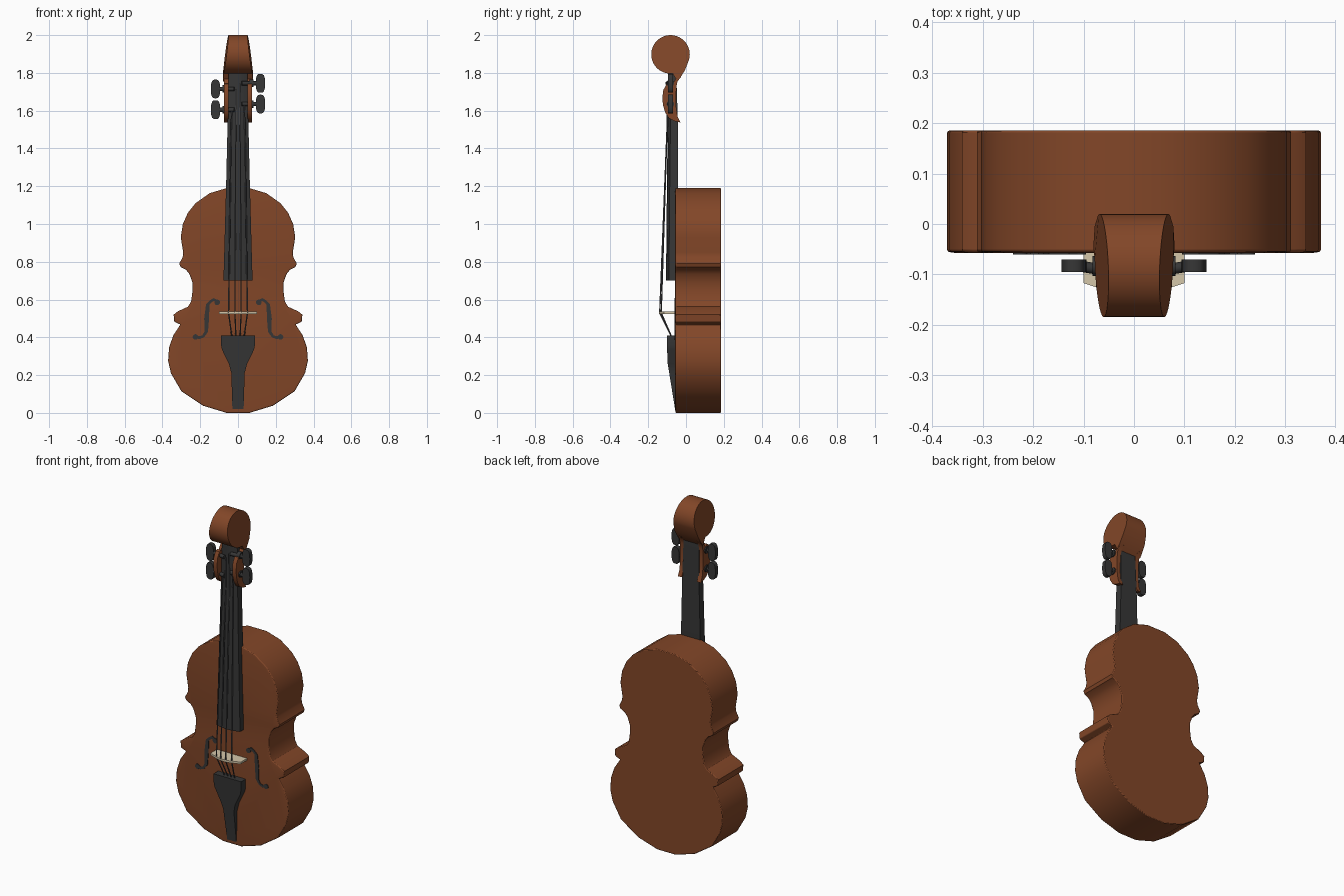
import bpy, bmesh, math
from mathutils import Vector

if "Cube" in bpy.data.objects:
    bpy.data.objects.remove(bpy.data.objects["Cube"])


def material(name, rgb):
    m = bpy.data.materials.new(name)
    m.diffuse_color = (*rgb, 1)
    m.use_nodes = True
    m.node_tree.nodes["Principled BSDF"].inputs["Base Color"].default_value = m.diffuse_color
    return m


WOOD = material("warm brown wood", (0.225, 0.062, 0.021))
DARK = material("dark ebony", (0.037, 0.037, 0.037))
BONE = material("pale maple", (0.66, 0.57, 0.40))
STEEL = material("grey string", (0.09, 0.09, 0.095))


def finish(name, bm, mat, smooth=35):
    bmesh.ops.recalc_face_normals(bm, faces=bm.faces)
    me = bpy.data.meshes.new(name)
    bm.to_mesh(me)
    bm.free()
    me.materials.append(mat)
    ob = bpy.data.objects.new(name, me)
    bpy.context.collection.objects.link(ob)
    bpy.ops.object.select_all(action='DESELECT')
    ob.select_set(True)
    bpy.context.view_layer.objects.active = ob
    bpy.ops.object.shade_smooth_by_angle(angle=math.radians(smooth))
    return ob


def prism(pts, lo, hi, axis):
    """Profile extruded along one axis; returns the bmesh."""
    bm = bmesh.new()

    def at(a, b, d):
        return {'x': (d, a, b), 'y': (a, d, b), 'z': (a, b, d)}[axis]
    rings = [[bm.verts.new(at(a, b, d)) for a, b in pts] for d in (lo, hi)]
    for r in rings:
        bm.faces.new(r)
    for i in range(len(pts)):
        j = (i + 1) % len(pts)
        bm.faces.new((rings[0][i], rings[0][j], rings[1][j], rings[1][i]))
    bmesh.ops.recalc_face_normals(bm, faces=bm.faces)
    return bm


def mirrored(half):
    return half + [(-x, z) for x, z in reversed(half)]


def rod(bm, pts, r, n=8):
    """Straight cylinders joined along a path."""
    for a, b in zip(pts, pts[1:]):
        a, b = Vector(a), Vector(b)
        m = (b - a).to_track_quat('Z', 'Y').to_matrix().to_4x4()
        m.translation = (a + b) / 2
        bmesh.ops.create_cone(bm, cap_ends=True, segments=n, radius1=r, radius2=r,
                              depth=(b - a).length, matrix=m)


# body with rounded edges and a slightly raised front
half = [(.06, .003), (.185, .038), (.30, .115), (.355, .21), (.37, .275), (.365, .345),
        (.343, .41), (.305, .468), (.337, .482), (.341, .52), (.318, .538), (.265, .562),
        (.248, .59), (.24, .65), (.241, .69), (.257, .735), (.275, .757), (.304, .772),
        (.311, .79), (.293, .825), (.29, .85), (.303, .93), (.292, 1.0), (.265, 1.06),
        (.225, 1.11), (.15, 1.163), (.06, 1.19)]
half[0] = (.06, 0)
bm = prism(mirrored(half), -.055, .185, 'y')
front = [f for f in bm.faces if f.normal.y < -.9]
bmesh.ops.inset_individual(bm, faces=front, thickness=.014, depth=.002)
body = finish("body", bm, WOOD, 30)
bev = body.modifiers.new("edge", 'BEVEL')
bev.width, bev.segments, bev.angle_limit = .004, 2, math.radians(60)

# sound holes: slim tapered stem, hooked ends and round eyes
for s in (-1, 1):
    path = [(.112, .592, .007), (.128, .60, .008), (.145, .59, .007), (.160, .575, .009),
            (.166, .50, .013), (.168, .43, .009), (.185, .405, .007),
            (.205, .398, .008), (.222, .405, .007)]
    left, right = [], []
    for i, (x, z, w) in enumerate(path):
        p, q = path[max(i - 1, 0)], path[min(i + 1, len(path) - 1)]
        t = Vector((q[0] - p[0], q[1] - p[1])).normalized()
        left.append((s * (x - t.y * w), z + t.x * w))
        right.append((s * (x + t.y * w), z - t.x * w))
    finish("sound_hole", prism(left + right[::-1], -.0605, -.05, 'y'), DARK)
    for x, z in ((.11, .585), (.225, .402)):
        eye = [(s * x + .015 * math.cos(k * math.pi / 6), z + .015 * math.sin(k * math.pi / 6))
               for k in range(12)]
        finish("sound_hole_eye", prism(eye, -.0607, -.05, 'y'), DARK)

# neck and fingerboard: one tapered bar with an arched front
bm = bmesh.new()
rings = []
for z, w, yf, yb in ((.70, .077, -.106, -.045), (1.2, .063, -.101, -.043),
                     (1.54, .055, -.097, -.043), (1.81, .05, -.094, -.052)):
    rings.append([bm.verts.new((x * w, y, z)) for x, y in
                  ((-1, yb), (-1, yf + .015), (-.5, yf + .004), (0, yf),
                   (.5, yf + .004), (1, yf + .015), (1, yb))])
for a, b in zip(rings, rings[1:]):
    for i in range(7):
        j = (i + 1) % 7
        bm.faces.new((a[i], a[j], b[j], b[i]))
bm.faces.new(rings[0])
bm.faces.new(rings[-1])
finish("fingerboard_neck", bm, DARK)

# scroll: round drum with a tail, narrowing upward
prof = []
for k in range(37):
    a = math.radians(-15 + k * 285 / 36)
    prof.append((-.082 + .102 * math.cos(a), 1.898 + .102 * math.sin(a)))
prof += [(-.07, 1.796), (-.058, 1.775), (-.045, 1.755), (-.03, 1.775), (-.005, 1.815)]
bm = prism(prof, -1, 1, 'x')
for v in bm.verts:
    v.co.x *= .064 - .13 * (v.co.z - 1.9) * (1 if v.co.z > 1.79 else .8) + .04 * (v.co.y + .08)
finish("scroll", bm, WOOD)

# peg box cheeks: crescents either side of the neck
cheek = [(-.03, 1.538), (-.062, 1.545), (-.09, 1.56), (-.11, 1.59), (-.122, 1.63), (-.125, 1.67),
         (-.12, 1.71), (-.103, 1.74), (-.09, 1.745), (-.075, 1.735), (-.06, 1.76), (-.035, 1.79),
         (-.025, 1.78), (-.045, 1.755), (-.05, 1.73), (-.053, 1.68), (-.052, 1.62), (-.045, 1.57)]
for s in (-1, 1):
    lo, hi = sorted((s * .05, s * .075))
    finish("peg_box_cheek", prism(cheek, lo, hi, 'x'), WOOD)

# tuning pegs: shaft, collar and flat oval head
for s, z in ((1, 1.745), (1, 1.635), (-1, 1.715), (-1, 1.605)):
    bm = bmesh.new()
    y = -.083
    rod(bm, [(-s * .0 + s * .02, y - .015, z), (s * .11, y, z)], .011, 12)
    rod(bm, [(s * .06, y, z), (s * .082, y, z)], .02, 12)
    finish("peg_shaft", bm, DARK)
    oval = []
    for k in range(20):
        a = k * math.tau / 20
        c, d = math.cos(a), math.sin(a)
        oval.append((s * .119 + .025 * math.copysign(abs(c) ** .65, c),
                     z + .05 * math.copysign(abs(d) ** .8, d)))
    finish("peg_head", prism(oval, y - .012, y + .013, 'y'), DARK)

# bridge: thin upright plate with arched top
arch = [(.1, -.05), (.1, -.117), (.07, -.127), (.04, -.138), (.012, -.143)]
finish("bridge", prism(mirrored(arch), .524, .536, 'z'), BONE, 20)

# tailpiece: flared plan, front sloping to the body at the bottom
plan = [(.03, .02), (.035, .21), (.048, .26), (.085, .335), (.09, .36), (.09, .41)]
bm = prism(mirrored(plan), -.1, -.05, 'y')
for v in bm.verts:
    if v.co.y < -.08:
        t = min(1, max(0, (v.co.z - .02) / .26))
        v.co.y = -.058 - .042 * t
finish("tailpiece", bm, DARK, 20)

# strings from tailpiece over bridge to the pegs
for i, (zp, s) in enumerate(((1.605, -1), (1.715, -1), (1.745, 1), (1.635, 1))):
    u = (i - 1.5) / 1.5
    bm = bmesh.new()
    yb = -.143 + .012 * abs(u)
    rod(bm, [(u * .032, -.075, .40), (u * .05, yb, .53), (u * .036, -.099, 1.54),
             (u * .032, -.1, zp)], .0035, 6)
    finish("string", bm, STEEL)
